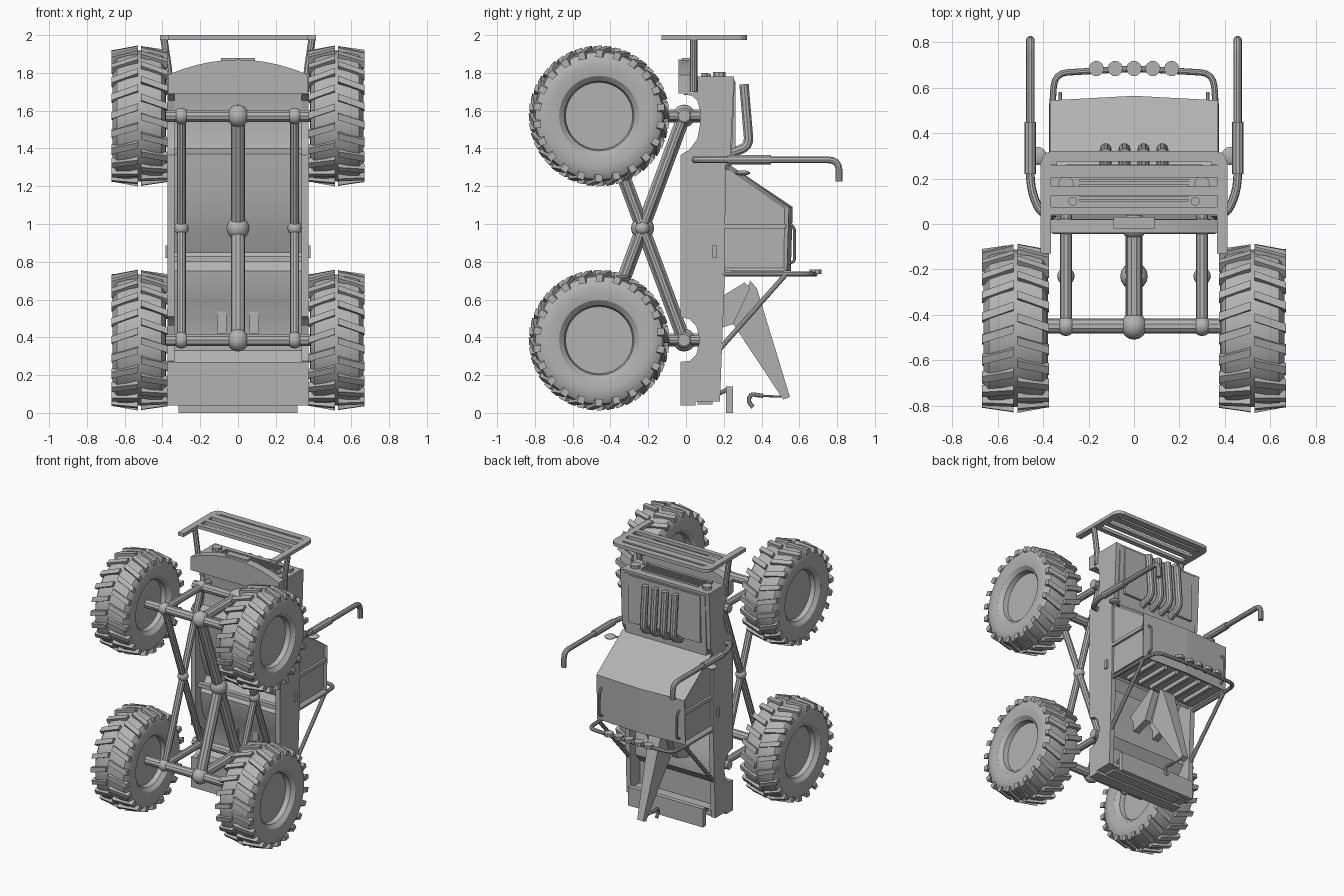
import bpy, bmesh, math
from mathutils import Vector, Matrix

if "Cube" in bpy.data.objects:
    bpy.data.objects.remove(bpy.data.objects["Cube"])

grey = bpy.data.materials.new("plain grey")
grey.diffuse_color = (0.45, 0.45, 0.45, 1)
grey.use_nodes = True
grey.node_tree.nodes["Principled BSDF"].inputs["Base Color"].default_value = grey.diffuse_color

def finish(ob, smooth=True):
    ob.data.materials.clear()
    ob.data.materials.append(grey)
    if smooth:
        bpy.ops.object.select_all(action='DESELECT')
        ob.select_set(True)
        bpy.context.view_layer.objects.active = ob
        bpy.ops.object.shade_smooth_by_angle(angle=math.radians(32))
    return ob

def from_bm(name, bm, smooth=False):
    bmesh.ops.recalc_face_normals(bm, faces=bm.faces[:])
    me = bpy.data.meshes.new(name)
    bm.to_mesh(me)
    bm.free()
    ob = bpy.data.objects.new(name, me)
    bpy.context.collection.objects.link(ob)
    return finish(ob, smooth)

def prism_bm(pts, x0, x1):
    """Extrude a (y, z) outline along x."""
    bm = bmesh.new()
    a = [bm.verts.new((x0, y, z)) for y, z in pts]
    b = [bm.verts.new((x1, y, z)) for y, z in pts]
    n = len(pts)
    bm.faces.new(a)
    bm.faces.new(b[::-1])
    for i in range(n):
        bm.faces.new((a[i], b[i], b[(i + 1) % n], a[(i + 1) % n]))
    return bm

def prism(name, pts, x0, x1, smooth=False):
    return from_bm(name, prism_bm(pts, x0, x1), smooth)

def box(name, x, y, z):
    return prism(name, [(y[0], z[0]), (y[1], z[0]), (y[1], z[1]), (y[0], z[1])], *x)

def rounded(pts, r):
    """Replace the corners of a path with short arcs."""
    pts = [Vector(p) for p in pts]
    out = [pts[0]]
    for p, c, q in zip(pts, pts[1:], pts[2:]):
        a = c + (p - c).normalized() * min(r, (p - c).length * .48)
        b = c + (q - c).normalized() * min(r, (q - c).length * .48)
        out += [a * (1 - t) ** 2 + c * 2 * t * (1 - t) + b * t * t for t in (0, .25, .5, .75, 1)]
    return out + [pts[-1]]

def tube(name, pts, r, bend=.06):
    pts = rounded(pts, bend)
    cu = bpy.data.curves.new(name, 'CURVE')
    cu.dimensions = '3D'
    cu.bevel_depth = r
    cu.bevel_resolution = 3
    cu.use_fill_caps = True
    sp = cu.splines.new('POLY')
    sp.points.add(len(pts) - 1)
    for s, p in zip(sp.points, pts):
        s.co = (*p, 1)
    ob = bpy.data.objects.new(name, cu)
    bpy.context.collection.objects.link(ob)
    bpy.ops.object.select_all(action='DESELECT')
    ob.select_set(True)
    bpy.context.view_layer.objects.active = ob
    bpy.ops.object.convert(target='MESH')
    return finish(bpy.context.object)

def ball(name, loc, r, scale=(1, 1, 1)):
    bm = bmesh.new()
    bmesh.ops.create_uvsphere(bm, u_segments=16, v_segments=10, radius=r,
                              matrix=Matrix.Translation(loc) @ Matrix.Diagonal((*scale, 1)))
    return from_bm(name, bm, True)

# ---- wheels: lathed tyre with recessed hub, plus staggered tread bars
half = [(0, .075), (.178, .075), (.185, .11), (.212, .135), (.26, .142), (.31, .138), (.338, .118), (.347, .06)]
profile = half + [(r, -x) for r, x in half[::-1]]
def tyre(name, loc):
    bm = bmesh.new()
    vs = [bm.verts.new((x, r, 0)) for r, x in profile]
    es = [bm.edges.new(e) for e in zip(vs, vs[1:])]
    bmesh.ops.spin(bm, geom=vs + es, cent=(0, 0, 0), axis=(1, 0, 0), angle=math.tau, steps=32)
    bmesh.ops.remove_doubles(bm, verts=bm.verts[:], dist=1e-4)
    bmesh.ops.translate(bm, verts=bm.verts[:], vec=loc)
    from_bm(name, bm, True)
    bm = bmesh.new()
    n = 22
    for side in (-1, 1):
        for i in range(n):
            turn = Matrix.Rotation(math.tau * (i + .25 * side) / n, 4, 'X')
            new = bmesh.ops.create_cube(bm, size=1)['verts']
            for v in new:
                u, t, w = v.co          # u across, t radial, w around
                x = side * (.078 + u * .14)
                top = .371 if u < 0 else .348
                v.co = turn @ Vector((x, top if t > 0 else .31, w * .036 + u * .045)) + Vector(loc)
    from_bm(name + "_tread", bm)

for z, end in ((.385, "rear"), (1.572, "front")):
    for s, sd in ((-1, "left"), (1, "right")):
        tyre(f"{end}_{sd}_tyre", (s * .522, -.46, z))
    # axle, body crossbar and their linking struts
    tube(f"{end}_axle", [(-.46, -.45, z), (.46, -.45, z)], .033)
    tube(f"{end}_body_bar", [(-.36, -.01, z), (.36, -.01, z)], .033)
    for x, r in ((-.3, .035), (0, .048), (.3, .035)):
        tube(f"{end}_strut", [(x, -.45, z), (x, .08, z)], r * .75)
        for y in (-.45, -.01):
            ball(f"{end}_joint", (x, y, z), r * 1.25, (.95, 1, 1))
# crossed suspension links
for x, r in ((-.3, .024), (0, .038), (.3, .024)):
    tube("link_a", [(x, -.45, .385), (x, -.01, 1.572)], r)
    tube("link_b", [(x, -.01, .385), (x, -.45, 1.572)], r)
    ball("link_joint", (x, -.23, .978), r * 1.6)

# ---- body sides with wheel arches
side = [(-.03, .04), (.05, .04), (.05, .06), (.18, .06), (.19, .33), (.205, .72), (.21, 1.31), (.235, 1.36),
        (.255, 1.78), (.06, 1.78), (.06, 1.7), (-.02, 1.685), (.03, 1.68), (.06, 1.655), (.075, 1.6), (.075, 1.53),
        (.06, 1.45), (.02, 1.395), (-.03, 1.365), (-.03, .51), (.02, .495), (.055, .46), (.073, .385),
        (.055, .31), (.02, .275), (-.03, .27)]
for s in (-1, 1):
    prism("body_side", side, s * .335, s * .372)
# wavy underside sheet that is also the bed floor
low = [(.05, .06), (.05, .27), (.1, .33), (.1, .5), (.05, .59), (.03, .75), (.1, .85), (.06, .95), (.025, 1.06),
       (.003, 1.2), (-.01, 1.37), (.06, 1.4), (.09, 1.55), (.06, 1.68), (.055, 1.77)]
prism("underside", low + [(y + .025, z) for y, z in low[::-1]], -.34, .34, True)
box("underside_bar", (-.34, .34), (-.005, .03), (.8, .83))
box("rear_valance", (-.36, .36), (-.03, .05), (.04, .27))
box("tail_wall", (-.36, .36), (.05, .17), (.06, .1))
# hood with raised centre
prism("hood", [(.09, 1.3), (.24, 1.3), (.258, 1.765), (.09, 1.765)], -.34, .34)
box("hood_panel", (-.3, .3), (.2, .262), (1.4, 1.755))

# ---- cab: crowned roof, inset side windows, rear window and windscreen
bm = prism_bm([(.18, .75), (.535, .75), (.545, 1.09), (.235, 1.31), (.18, 1.31)], -.37, .37)
bmesh.ops.recalc_face_normals(bm, faces=bm.faces[:])
panes = [f for f in bm.faces if abs(f.normal.x) > .9 or f.normal.z < -.9]
bmesh.ops.inset_individual(bm, faces=panes, thickness=.025, depth=-.015)
bmesh.ops.bisect_plane(bm, geom=bm.verts[:] + bm.edges[:] + bm.faces[:], plane_co=(0, 0, 0), plane_no=(1, 0, 0))
for v in bm.verts:
    if v.co.y > .53:
        v.co.y += .02 * (1 - abs(v.co.x) / .37)
from_bm("cab", bm)
for i in range(6):
    x = -.25 + i * .1
    box("rear_window_slat", (x - .012, x + .012), (.24, .52), (.735, .77))
for s in (-1, 1):
    box("window_pillar", (s * .355, s * .372), (.2, .53), (.975, 1.0))
    box("door_handle", (s * .37, s * .385), (.14, .165), (.82, .885))
    tube("roof_rail", [(s * .325, .535, .79), (s * .325, .575, .8), (s * .325, .575, .98), (s * .325, .535, 1.01)], .008, .02)
    # tall side exhaust and mirror
    tube("side_exhaust", [(s * .37, .05, 1.34), (s * .415, .05, 1.34), (s * .457, .16, 1.34), (s * .457, .81, 1.34),
                          (s * .457, .81, 1.225)], .019)
    tube("exhaust_sleeve", [(s * .457, .22, 1.34), (s * .457, .45, 1.34)], .026)
    tube("mirror_arm", [(s * .36, .27, 1.27), (s * .425, .3, 1.27)], .008)
    ball("mirror", (s * .425, .3, 1.27), .04, (1, 1, .35))
    # rollbar braces
    tube("rollbar_brace", [(s * .355, .18, .34), (s * .36, .53, .735)], .014)

# ---- rollbar with lamps
tube("rollbar", [(-.36, .19, .735), (-.36, .52, .735), (-.35, .665, .735), (0, .685, .735), (.35, .665, .735),
                 (.36, .52, .735), (.36, .19, .735)], .014)
for i in range(5):
    x = (i - 2) * .083
    tube("roof_lamp", [(x, .685, .735), (x, .685, .76)], .034)

# ---- hood pipes
for x in (-.125, -.042, .042, .125):
    tube("hood_pipe", [(x, .307, 1.74), (x, .335, 1.41), (x, .23, 1.375)], .026, .05)

# ---- nose: grille, lamps, bumper, plate
box("grille_panel", (-.36, .36), (.06, .25), (1.75, 1.782))
for i in range(5):
    y = .1 + i * .022
    box("grille_bar", (-.24, .24), (y, y + .01), (1.78, 1.795))
for s in (-1, 1):
    tube("headlamp", [(s * .3, .175, 1.77), (s * .3, .175, 1.805)], .035)
    tube("side_lamp", [(s * .27, .1, 1.77), (s * .27, .1, 1.8)], .02)
    # guard legs and hanging arms
    tube("guard_leg", [(s * .36, .04, 1.7), (s * .365, .04, 1.8), (s * .392, .04, 1.98)], .02)
    box("guard_arm", (s * .365, s * .412), (-.13, .27), (1.975, 2.0))
bm = bmesh.new()
arc = [(x / 10 * .37, 1.79 + .08 * (1 - (x / 10) ** 2)) for x in range(-10, 11, 2)]
outline = [(-.37, 1.69)] + arc + [(.37, 1.69)]
f = bm.faces.new([bm.verts.new((x, -.04, z)) for x, z in outline])
ext = bmesh.ops.extrude_face_region(bm, geom=[f])['geom']
bmesh.ops.translate(bm, verts=[v for v in ext if isinstance(v, bmesh.types.BMVert)], vec=(0, .06, 0))
from_bm("front_bumper", bm, True)
box("front_plate", (-.09, .09), (-.02, .03), (1.86, 1.88))

# ---- slatted front guard
for y0, y1, w in ((.275, .322, .36), (.205, .258, .39), (.125, .165, .39), (.04, .075, .39)):
    box("guard_slat", (-w, w), (y0, y1), (1.975, 2.0))
for s in (-1, 1):
    bm = bmesh.new()
    pts = [(.34, .26), (.412, .265), (.404, .295), (.388, .313), (.36, .322), (.34, .322)]
    f = bm.faces.new([bm.verts.new((s * x, y, 1.975)) for x, y in pts])
    ext = bmesh.ops.extrude_face_region(bm, geom=[f])['geom']
    bmesh.ops.translate(bm, verts=[v for v in ext if isinstance(v, bmesh.types.BMVert)], vec=(0, 0, .025))
    from_bm("guard_corner", bm)

# ---- tow boom, legs, hook and lowered tail plate
bm = prism_bm([(.25, .47), (.34, .7), (.375, .66), (.55, .085), (.515, .07)], -.05, .05)
for v in bm.verts:
    v.co.x *= .5 if v.co.z < .1 else 1
from_bm("tow_boom", bm)
for s in (-1, 1):
    prism("boom_leg", [(.08, .42), (.08, .55), (.31, .69), (.34, .66), (.25, .47)], s * .06, s * .11)
tube("hook_cable", [(.535, .085, ), (.4, .08)] and [(0, .535, .085), (0, .4, .09)], .006)
tube("hook", [(0, .41, .09), (0, .34, .1), (0, .33, .06), (0, .355, .03)], .012, .02)
box("tail_plate", (-.315, .315), (.213, .248), (0, .14))
for s in (-1, 1):
    tube("tail_plate_hinge", [(s * .29, .15, .09), (s * .29, .23, .13)], .012)
box("tail_light_bar", (-.3, .3), (.06, .14), (.045, .07))
